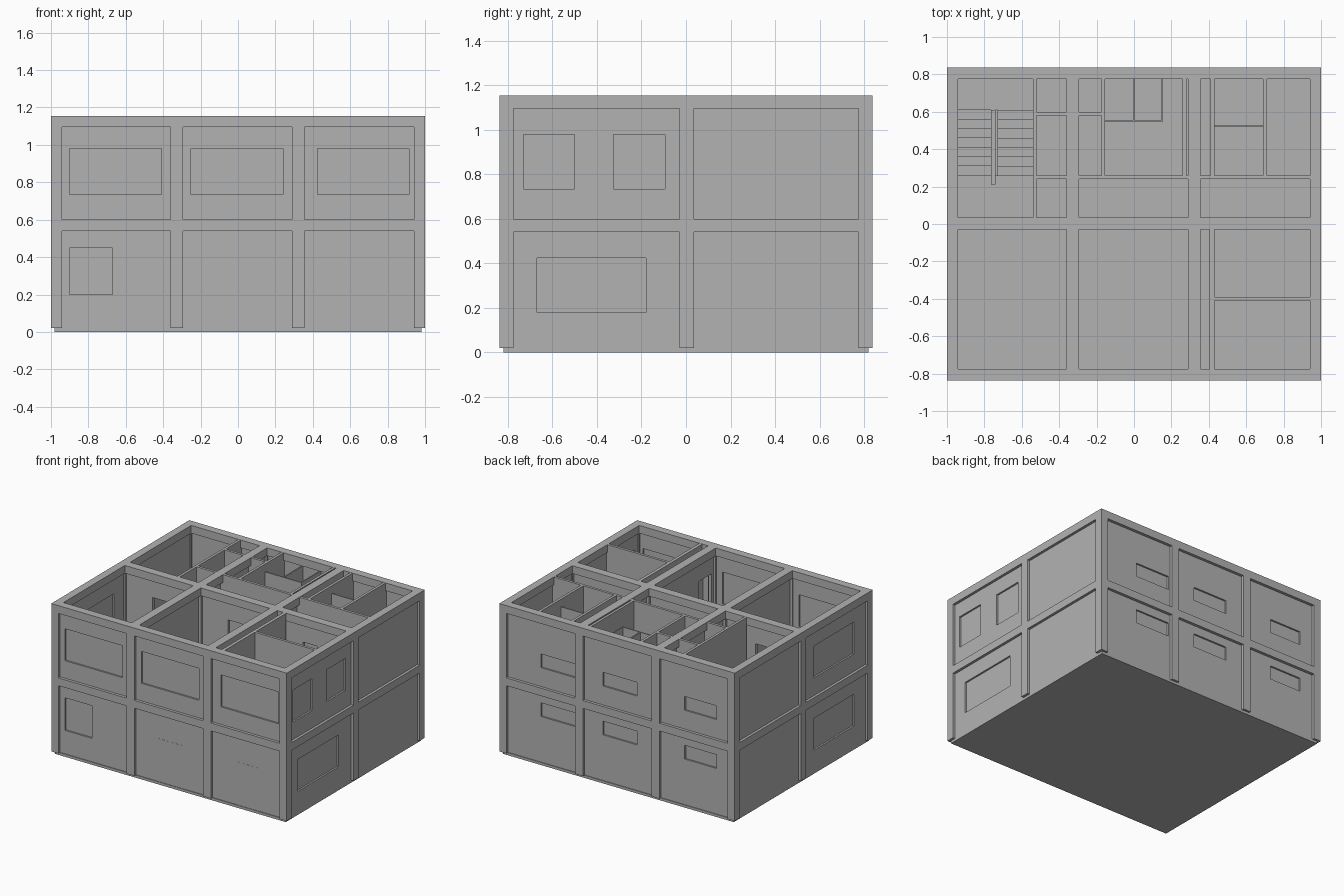
import bpy
import bmesh
from mathutils import Vector

cube = bpy.data.objects.get("Cube")
if cube:
    bpy.data.objects.remove(cube, do_unlink=True)

grey = bpy.data.materials.new("concrete_grey")
grey.use_nodes = True
GREY = (0.45, 0.45, 0.45, 1)
grey.diffuse_color = GREY
grey.node_tree.nodes["Principled BSDF"].inputs["Base Color"].default_value = GREY


def boxes(name, spans):
    """One object made of boxes, each given as x, y and z ranges."""
    bm = bmesh.new()
    for xs, ys, zs in spans:
        made = bmesh.ops.create_cube(bm, size=1)["verts"]
        lo, hi = (Vector((r[i] for r in (xs, ys, zs))) for i in (0, 1))
        for v in made:
            v.co = (lo + hi) / 2 + v.co * (hi - lo)
    mesh = bpy.data.meshes.new(name)
    bm.to_mesh(mesh)
    bm.free()
    mesh.materials.append(grey)
    obj = bpy.data.objects.new(name, mesh)
    bpy.context.collection.objects.link(obj)
    return obj


def cut(obj, spans):
    """Cut box openings out of an object."""
    if not spans:
        return
    cutter = boxes("opening_cutter", spans)
    cutter.hide_render = True
    mod = obj.modifiers.new("openings", "BOOLEAN")
    mod.object, mod.operation, mod.solver = cutter, "DIFFERENCE", "EXACT"
    bpy.context.view_layer.objects.active = obj
    bpy.ops.object.modifier_apply(modifier=mod.name)
    bpy.data.objects.remove(cutter, do_unlink=True)


# Structural grid: column lines, beam levels and storeys
COL_X = [(-1, -0.94), (-0.36, -0.295), (0.29, 0.355), (0.94, 1)]
COL_Y = [(-0.837, -0.775), (-0.03, 0.035), (0.775, 0.837)]
BEAM_Z = [(0.54, 0.6), (1.095, 1.155)]
STOREYS = {"lower": (0.02, 0.54), "upper": (0.6, 1.095)}
FULL_X, FULL_Y = (-1, 1), (-0.837, 0.837)

boxes("base_slab", [((-0.98, 0.98), (-0.82, 0.82), (0, 0.02))])
columns = [(x, y, (0.02, 1.155)) for x in COL_X for y in COL_Y]
boxes("columns", columns)
for level, z in zip(("middle", "top"), BEAM_Z):
    beams = [((a[1], b[0]), y, z) for a, b in zip(COL_X, COL_X[1:]) for y in COL_Y]
    beams += [(x, (a[1], b[0]), z) for a, b in zip(COL_Y, COL_Y[1:]) for x in COL_X]
    boxes(level + "_beams", beams)

# Upper floor with a stairwell opening
floor = boxes("upper_floor", [((-0.98, 0.98), (-0.815, 0.815), (0.555, 0.585))])
cut(floor, [((-0.94, -0.54), (0.26, 0.78), (0.5, 0.65))])

# Windows: range along the wall, then height range
WINDOWS = {
    "front": {"upper": [((-0.9, -0.41), (0.735, 0.98)), ((-0.25, 0.24), (0.735, 0.98)),
                        ((0.425, 0.915), (0.735, 0.98))],
              "lower": [((-0.9, -0.67), (0.2, 0.45))]},
    "right": {"upper": [((-0.73, -0.5), (0.735, 0.98)), ((-0.325, -0.095), (0.735, 0.98))],
              "lower": [((-0.67, -0.18), (0.18, 0.425))]},
    "left": {"upper": [((-0.64, -0.15), (0.735, 0.98))],
             "lower": [((-0.64, -0.15), (0.18, 0.425))]},
    "back": {s: [((0.37, 0.66), z), ((-0.155, 0.135), z), ((-0.83, -0.56), z)]
             for s, z in (("upper", (0.745, 0.85)), ("lower", (0.37, 0.475)))},
}


def outer_wall(side):
    """Recessed wall panels with window openings and thin panes."""
    along_x = side in ("front", "back")
    sign = -1 if side in ("front", "left") else 1
    face = 0.815 if along_x else 0.98
    reach = 0.8 if not along_x else 0.96

    def span(u, near, far, z):
        depth = tuple(sorted((sign * (face - near), sign * (face - far))))
        return (u, depth, z) if along_x else (depth, u, z)

    for storey, z in STOREYS.items():
        wins = WINDOWS[side][storey]
        wall = boxes(f"{side}_{storey}_wall", [span((-reach, reach), 0, 0.03, z)])
        cut(wall, [span(u, -0.05, 0.08, wz) for u, wz in wins])
        boxes(f"{side}_{storey}_panes", [span(u, 0.013, 0.019, wz) for u, wz in wins])


for side in WINDOWS:
    outer_wall(side)

# Flush entrance doors
boxes("entrance_doors", [((a, b), (-0.816, -0.81), (0.02, 0.35))
                         for a, b in ((-0.115, 0.12), (0.56, 0.74))])

# Inner walls below the beams, with doorways
SPINE_DOORS = [(-0.72, -0.6), (-0.08, 0.04), (0.56, 0.68)]
for storey, z in STOREYS.items():
    door_z = (z[0] - 0.01, z[0] + 0.36)
    spine = boxes(storey + "_spine_wall", [((-0.95, 0.95), (-0.01, 0.015), z)])
    cut(spine, [(x, (-0.1, 0.1), door_z) for x in SPINE_DOORS])
    for name, x in (("left", -0.327), ("right", 0.322)):
        cross = boxes(f"{storey}_{name}_cross_wall",
                      [((x - 0.012, x + 0.012), (-0.79, 0.79), z)])
        doors = [((x - 0.1, x + 0.1), (0.08, 0.2), door_z)]
        if name == "right":
            doors.append(((x - 0.1, x + 0.1), (-0.75, -0.6), door_z))
        cut(cross, doors)

# Thin room partitions, the same plan on both storeys
PLAN = [
    ((-0.54, -0.52), (0.035, 0.79)),
    ((-0.175, -0.155), (0.26, 0.79)),
    ((0.26, 0.28), (0.26, 0.79)),
    ((0.41, 0.43), (0.26, 0.79)),
    ((0.69, 0.71), (0.26, 0.79)),
    ((0.405, 0.43), (-0.79, -0.03)),
    ((0.43, 0.95), (-0.41, -0.39)),
    ((-0.52, -0.155), (0.58, 0.6)),
    ((-0.52, 0.95), (0.24, 0.26)),
]
STALLS = [
    ((-0.155, 0.15), (0.548, 0.556)),
    ((-0.004, 0.004), (0.556, 0.79)),
    ((0.146, 0.154), (0.548, 0.79)),
    ((0.43, 0.69), (0.522, 0.53)),
]
for storey, (low, high) in STOREYS.items():
    top = 1.154 if storey == "upper" else high
    boxes(storey + "_partitions", [(x, y, (low, top)) for x, y in PLAN])
    boxes(storey + "_stalls", [(x, y, (low, high)) for x, y in STALLS])

# Two-flight stair with a landing at the back
STEPS, FIRST_Y, RUN, RISE = 7, 0.26, 0.05, 0.036
stair = [((-0.94, -0.54), (0.61, 0.785), (0.27, 0.3))]
for i in range(STEPS):
    y = (FIRST_Y + i * RUN, FIRST_Y + (i + 1) * RUN)
    up, down = 0.02 + (i + 1) * RISE, 0.585 - (i + 1) * RISE
    stair.append(((-0.94, -0.765), y, (up - 0.05, up)))
    stair.append(((-0.73, -0.54), y, (down - 0.05, down)))
boxes("staircase", stair)
boxes("stair_divider", [((-0.765, -0.74), (0.21, 0.61), (0.02, 0.7))])
